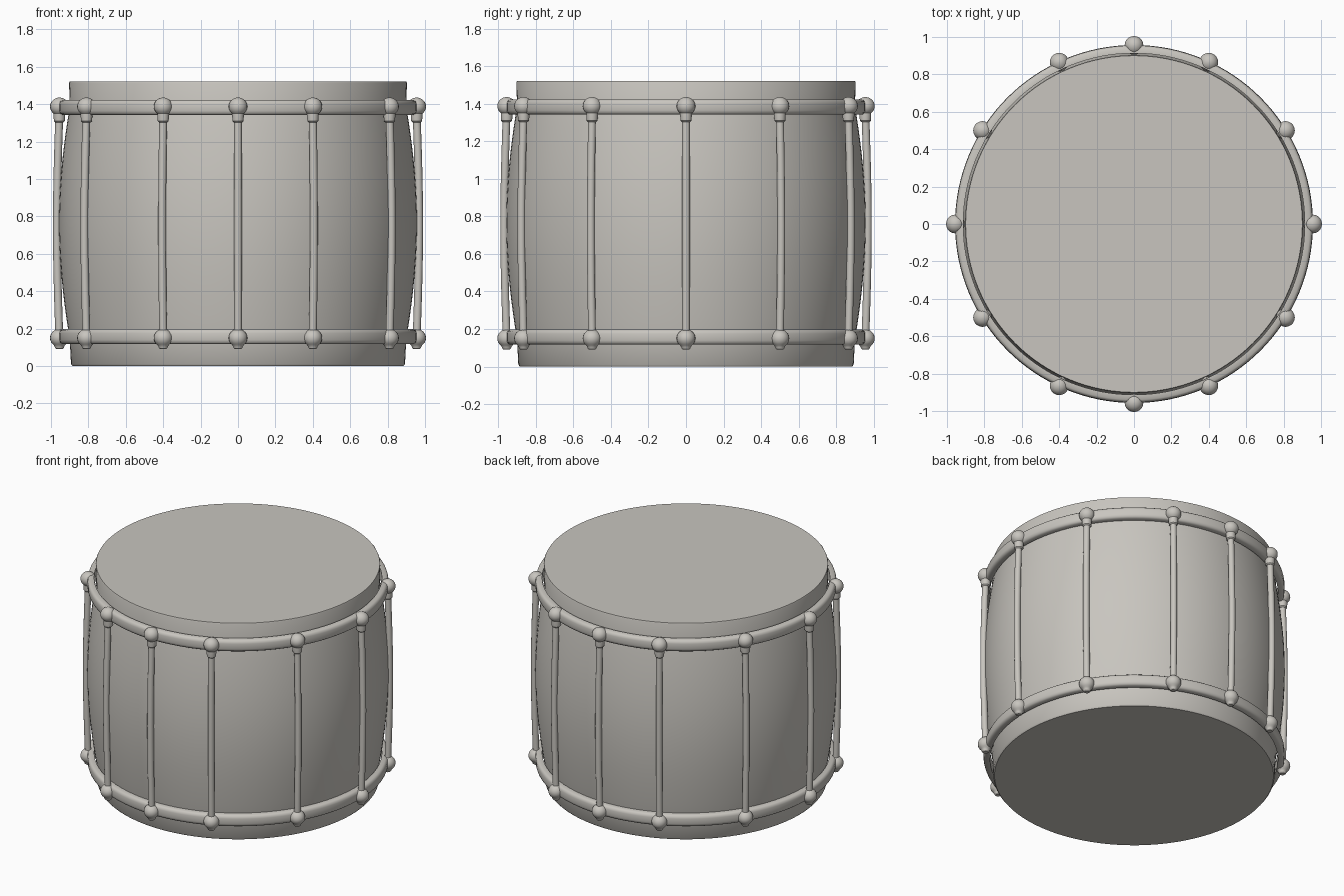
import bpy
from math import sin, cos, pi, radians

if "Cube" in bpy.data.objects:
    bpy.data.objects.remove(bpy.data.objects["Cube"], do_unlink=True)

grey = bpy.data.materials.new("warm_grey")
grey.use_nodes = True
colour = (0.58, 0.56, 0.52, 1)
grey.diffuse_color = colour
grey.node_tree.nodes["Principled BSDF"].inputs["Base Color"].default_value = colour


def lathe(name, profile, steps, location=(0, 0, 0), closed=False, sharp=30):
    """Revolve (radius, height) points, listed from bottom to top, around z."""
    n = len(profile)
    verts = [(r * cos(2 * pi * s / steps), r * sin(2 * pi * s / steps), z)
             for s in range(steps) for r, z in profile]
    faces = []
    for s in range(steps):
        a, b = s * n, (s + 1) % steps * n
        for i in range(n if closed else n - 1):
            j = (i + 1) % n
            faces.append((a + i, b + i, b + j, a + j))
    if not closed:
        faces.append([s * n for s in reversed(range(steps))])
        faces.append([s * n + n - 1 for s in range(steps)])
    mesh = bpy.data.meshes.new(name)
    mesh.from_pydata(verts, [], faces)
    mesh.materials.append(grey)
    obj = bpy.data.objects.new(name, mesh)
    obj.location = location
    bpy.context.collection.objects.link(obj)
    bpy.context.view_layer.objects.active = obj
    bpy.ops.object.select_all(action="DESELECT")
    obj.select_set(True)
    bpy.ops.object.shade_smooth_by_angle(angle=radians(sharp))
    return obj


# Barrel shell with straight rims and flat drum heads
bulge = [(0.9 + 0.057 * sin(pi * i / 24) ** 0.9, 0.15 + 1.23 * i / 24)
         for i in range(25)]
lathe("drum_shell", [(0.885, 0), (0.893, 0.01)] + bulge
      + [(0.903, 1.513), (0.9, 1.52)], 128, sharp=40)

# Hoops with rounded outer corners
hoop = [(0.913, 0), (0.94, 0), (0.951, 0.008), (0.955, 0.022),
        (0.955, 0.058), (0.951, 0.072), (0.94, 0.08), (0.913, 0.08)]
for name, base in (("lower_hoop", 0.117), ("upper_hoop", 1.342)):
    lathe(name, [(r, z + base) for r, z in hoop], 128, closed=True, sharp=50)

# Knob profiles: a ball with a short collar underneath
ball = [(0.05 * sin(pi * i / 14), -0.048 * cos(pi * i / 14)) for i in range(3, 14)]
ball.append((0.001, 0.048))
upper_knob = [(0.022, -0.085), (0.029, -0.078), (0.031, -0.055)] + ball
lower_knob = [(0.016, -0.06), (0.023, -0.054), (0.026, -0.045)] + ball

# Twelve tension rods, bowed slightly outward, with a knob at each end
spots = [(0.955, 0), (0, 0.955), (-0.955, 0), (0, -0.955)]
spots += [(sx * x, sy * y) for x, y in ((0.81, 0.5), (0.4, 0.865))
          for sx in (1, -1) for sy in (1, -1)]
for n, (x, y) in enumerate(spots, 1):
    lathe(f"upper_knob_{n}", upper_knob, 20, (x, y, 1.387))
    lathe(f"lower_knob_{n}", lower_knob, 20, (x, y, 0.15))
    rod = lathe(f"tension_rod_{n}",
                [(0.021, 0.15 + 1.2 * i / 12) for i in range(13)], 14)
    for v in rod.data.vertices:
        bow = 1 + 0.014 * sin(pi * (v.co.z - 0.15) / 1.2)
        v.co.x += x * bow
        v.co.y += y * bow
